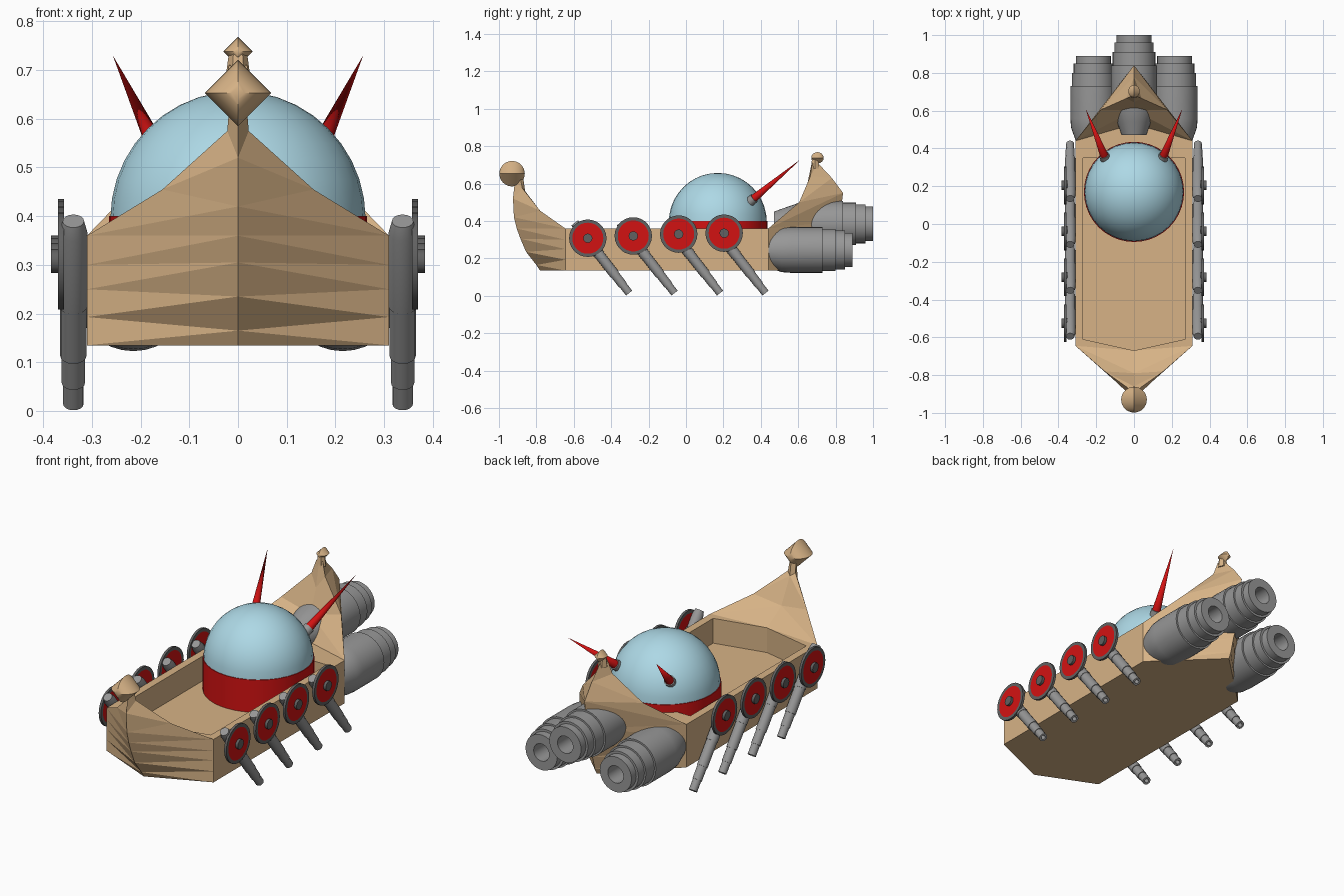
import bpy, bmesh, math
from mathutils import Vector, Matrix

cube = bpy.data.objects.get("Cube")
if cube:
    bpy.data.objects.remove(cube)


def material(name, rgb):
    m = bpy.data.materials.new(name)
    m.use_nodes = True
    m.diffuse_color = (*rgb, 1)
    m.node_tree.nodes["Principled BSDF"].inputs["Base Color"].default_value = (*rgb, 1)
    return m


WOOD = material("wood_tan", (0.68, 0.45, 0.24))
GLASS = material("pale_blue", (0.42, 0.69, 0.79))
RED = material("red", (0.65, 0.006, 0.006))
STEEL = material("steel_grey", (0.31, 0.31, 0.31))
DARK = material("dark_grey", (0.12, 0.12, 0.12))


def finish(bm, name, mats, smooth=True):
    bmesh.ops.recalc_face_normals(bm, faces=bm.faces)
    mesh = bpy.data.meshes.new(name)
    bm.to_mesh(mesh)
    bm.free()
    for m in mats:
        mesh.materials.append(m)
    obj = bpy.data.objects.new(name, mesh)
    bpy.context.collection.objects.link(obj)
    if smooth:
        bpy.ops.object.select_all(action='DESELECT')
        bpy.context.view_layer.objects.active = obj
        obj.select_set(True)
        bpy.ops.object.shade_smooth_by_angle(angle=math.radians(32))
    return obj


def lathe(name, profile, base, direction, mats, segs=24, bands=None):
    """Revolve (radius, height) pairs about a direction; bands gives a material per step."""
    bm = bmesh.new()
    turn = Vector(direction).to_track_quat('Z', 'Y').to_matrix()
    base = Vector(base)
    rings = []
    for r, h in profile:
        count = segs if r > 0 else 1
        rings.append([bm.verts.new(base + turn @ Vector((
            r * math.cos(math.tau * k / segs), r * math.sin(math.tau * k / segs), h)))
            for k in range(count)])
    for i, (a, b) in enumerate(zip(rings, rings[1:])):
        for k in range(segs):
            n = (k + 1) % segs
            if len(a) == 1:
                loop = (a[0], b[n], b[k])
            elif len(b) == 1:
                loop = (a[k], a[n], b[0])
            else:
                loop = (a[k], a[n], b[n], b[k])
            bm.faces.new(loop).material_index = bands[i] if bands else 0
    return finish(bm, name, mats)


# Hull: every face is added together with its mirror image
hull = bmesh.new()
corners = {}


def corner(p):
    key = tuple(round(c, 4) + 0.0 for c in p)
    if key not in corners:
        corners[key] = hull.verts.new(key)
    return corners[key]


def both(*pts):
    for s in (1, -1):
        hull.faces.new([corner((s * x, y, z)) for x, y, z in pts])


def zipper(a, b):
    for i in range(len(a) - 1):
        both(a[i], b[i], b[i + 1])
        both(a[i], b[i + 1], a[i + 1])


def centre(pairs):
    return [(0, y, z) for y, z in pairs]


LEVELS = (.135, .193, .25, .30, .36)
HALF, INNER, RIM, DECK = .31, .27, .36, .23

prow_edge = [(HALF, -.645, z) for z in LEVELS] + [
    (.155, -.78, .455), (.022, -.875, .575), (.018, -.885, .625)]
prow_keel = centre([(-.78, .135), (-.80, .165), (-.855, .235), (-.885, .305),
                    (-.905, .36), (-.92, .42), (-.925, .52), (-.915, .61)])
prow_inner = centre([(-.67, .36), (-.79, .43), (-.86, .56), (-.87, .63)])
stern_edge = [(HALF, .44, z) for z in LEVELS] + [
    (.175, .605, .50), (.04, .665, .64), (.018, .675, .71)]
stern_keel = centre([(.74, .135), (.755, .165), (.775, .235), (.80, .305),
                     (.82, .40), (.84, .55), (.78, .63), (.705, .71)])
stern_inner = centre([(.53, .36), (.60, .46), (.645, .58), (.67, .70)])

for edge, keel, inner in ((prow_edge, prow_keel, prow_inner),
                          (stern_edge, stern_keel, stern_inner)):
    zipper(edge, keel)
    zipper(edge[4:], inner)
    both(edge[-1], keel[-1], inner[-1])

# Hull sides, bottom, rim and sunken deck
both(*prow_edge[:5], *reversed(stern_edge[:5]))
both(prow_edge[0], stern_edge[0], stern_keel[0], prow_keel[0])
front_rim, back_rim, back_mid = (INNER, -.61, RIM), (INNER, .35, RIM), (0, .35, RIM)
both(prow_edge[4], front_rim, prow_inner[0])
both(prow_edge[4], front_rim, back_rim, stern_edge[4])
both(stern_edge[4], back_rim, back_mid, stern_inner[0])
well = [prow_inner[0], front_rim, back_rim, back_mid]
floor = [(x, y, DECK) for x, y, z in well]
for i in range(3):
    both(well[i], well[i + 1], floor[i + 1], floor[i])
both(*floor)
finish(hull, "hull", [WOOD], smooth=False)


# Prow and stern finials: four-sided globes along the keel
def finial(name, pos, radius, stretch):
    bm = bmesh.new()
    bmesh.ops.create_uvsphere(bm, u_segments=4, v_segments=16, radius=radius)
    bmesh.ops.transform(bm, verts=bm.verts, matrix=Matrix.Translation(pos)
                        @ Matrix.Diagonal((1, stretch, 1, 1))
                        @ Matrix.Rotation(math.pi / 2, 4, 'X'))
    finish(bm, name, [WOOD])


finial("prow_globe", (0, -.93, .653), .068, 1)
finial("stern_finial", (0, .703, .738), .03, 1.1)
lathe("stern_neck", [(0, 0), (.026, 0), (.018, .06), (0, .06)],
      (0, .69, .68), (0, 0, 1), [WOOD], 6)

# Domed cabin
R = .262
lathe("cabin_band", [(0, 0), (.265, 0), (.265, .17), (0, .17)],
      (0, .17, DECK), (0, 0, 1), [RED], 40)
arc = [(R * math.cos(a * math.pi / 20), R * math.sin(a * math.pi / 20)) for a in range(10)]
lathe("cabin_dome", [(0, 0)] + arc + [(0, R)], (0, .17, .395), (0, 0, 1), [GLASS], 32)

# Horns with collars
for side, s in (("left", 1), ("right", -1)):
    root, tip = Vector((s * .153, .35, .51)), Vector((s * .257, .613, .73))
    axis = tip - root
    lathe(side + "_horn_collar", [(0, -.03), (.027, -.03), (.027, .02), (0, .02)],
          root, axis, [STEEL], 12)
    lathe(side + "_horn", [(0, 0), (.023, 0), (0, axis.length)], root, axis, [RED], 12)

# Rocket engines with stepped tails and hollow nozzles
engine = [(0, 0), (.065, 0), (.09, .07), (.118, .15), (.122, .2), (.122, .37), (.113, .37),
          (.113, .44), (.104, .44), (.104, .49), (.092, .49), (.092, .53),
          (.045, .53), (.045, .43), (0, .43)]
for name, pos in (("left_engine", (.215, .36, .245)), ("right_engine", (-.215, .36, .245)),
                  ("centre_engine", (0, .47, .385))):
    lathe(name, engine, pos, (0, 1, 0), [STEEL], 32)

# Oars and round shields along both sides
oar = [(0, 0), (.022, 0), (.029, .03), (.029, .22), (.027, .22), (.027, .35), (.024, .35),
       (.024, .42), (.021, .42), (.021, .475), (.011, .475), (.011, .44), (0, .44)]
shield = [(0, 0), (.083, 0), (.1, 0), (.1, .013), (.083, .013), (0, .013)]
hub = [(0, 0), (.025, 0), (.025, .033), (0, .033)]
for side, s in (("left", 1), ("right", -1)):
    for i, z in enumerate((.308, .32, .33, .335)):
        y = -.525 + .243 * i
        tag = f"{side}_{i + 1}"
        lathe("oar_" + tag, oar, (s * .338, y - .07, .39), (0, .612, -.79), [STEEL], 16)
        lathe("shield_" + tag, shield, (s * .357, y, z), (s, 0, 0), [RED, DARK], 28,
              bands=(0, 1, 1, 1, 0))
        lathe("shield_hub_" + tag, hub, (s * .351, y, z), (s, 0, 0), [DARK], 12)
